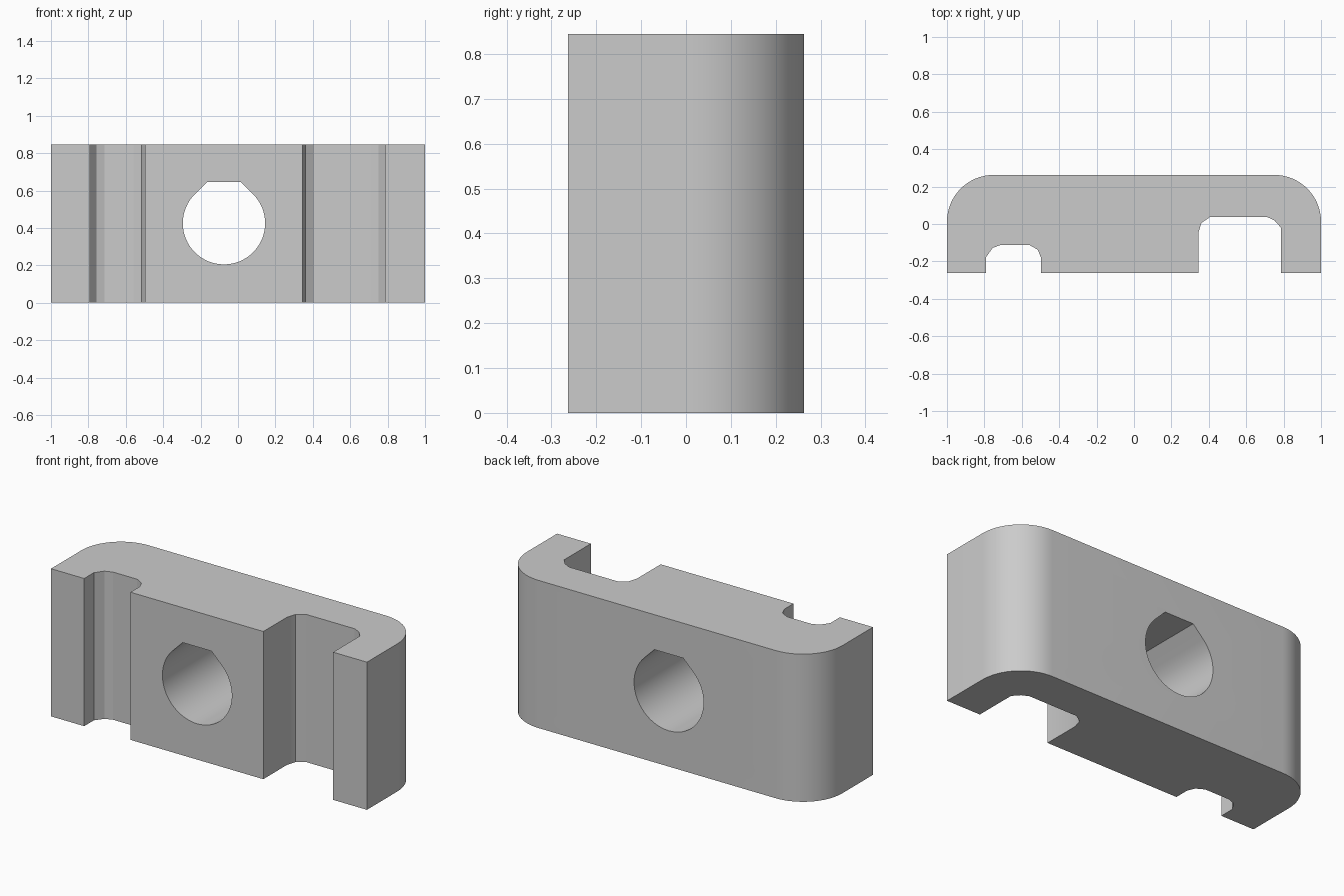
import bpy, bmesh, math

cube = bpy.data.objects.get("Cube")
if cube:
    bpy.data.objects.remove(cube, do_unlink=True)

HEIGHT, HALF_DEPTH, CORNER = 0.845, 0.2625, 0.25


def arc(cx, cy, radius, start, end, steps):
    """Points along an arc, angles in degrees."""
    angles = [math.radians(start + (end - start) * i / steps) for i in range(steps + 1)]
    return [(cx + radius * math.cos(a), cy + radius * math.sin(a)) for a in angles]


def prism(name, points, direction):
    """Extrude a closed outline of 3D points along a direction."""
    bm = bmesh.new()
    face = bm.faces.new([bm.verts.new(p) for p in points])
    extruded = bmesh.ops.extrude_face_region(bm, geom=[face])["geom"]
    moved = [v for v in extruded if isinstance(v, bmesh.types.BMVert)]
    bmesh.ops.translate(bm, verts=moved, vec=direction)
    bmesh.ops.recalc_face_normals(bm, faces=bm.faces)
    mesh = bpy.data.meshes.new(name)
    bm.to_mesh(mesh)
    bm.free()
    obj = bpy.data.objects.new(name, mesh)
    bpy.context.collection.objects.link(obj)
    return obj


grey = bpy.data.materials.new("plain grey")
grey.use_nodes = True
grey.diffuse_color = (0.6, 0.6, 0.6, 1)
grey.node_tree.nodes["Principled BSDF"].inputs["Base Color"].default_value = (0.6, 0.6, 0.6, 1)

# Plan outline: two front grooves with chamfered inner corners, rounded back
narrow_groove = [(-0.79, -HALF_DEPTH), (-0.79, -0.176), (-0.756, -0.128), (-0.713, -0.112),
                 (-0.56, -0.112), (-0.515, -0.137), (-0.497, -0.18), (-0.497, -HALF_DEPTH)]
wide_groove = [(0.344, -HALF_DEPTH), (0.344, -0.048), (0.36, 0.005), (0.406, 0.037),
               (0.713, 0.037), (0.752, 0.018), (0.786, -0.02), (0.786, -HALF_DEPTH)]
outline = [(-1, -HALF_DEPTH)] + narrow_groove + wide_groove + [(1, -HALF_DEPTH)]
outline += arc(1 - CORNER, HALF_DEPTH - CORNER, CORNER, 0, 90, 16)
outline += arc(CORNER - 1, HALF_DEPTH - CORNER, CORNER, 90, 180, 16)
block = prism("grooved_block", [(x, y, 0) for x, y in outline], (0, 0, HEIGHT))
block.data.materials.append(grey)

# Through hole: circle with 45 degree shoulders and a flat top
radius, hole_x, hole_z = 0.22, -0.075, 0.425
shoulder = radius * (math.sqrt(2) - 1)
hole = arc(0, 0, radius, 135, 405, 48) + [(shoulder, radius), (-shoulder, radius)]
cutter = prism("hole_cutter", [(hole_x + x, -0.5, hole_z + z) for x, z in hole], (0, 1, 0))
cutter.data.materials.append(grey)
cutter.hide_render = True

cut = block.modifiers.new("hole", "BOOLEAN")
cut.operation = "DIFFERENCE"
cut.solver = "EXACT"
cut.object = cutter

bpy.ops.object.select_all(action="DESELECT")
block.select_set(True)
bpy.context.view_layer.objects.active = block
bpy.ops.object.modifier_apply(modifier=cut.name)
bpy.data.objects.remove(cutter, do_unlink=True)
bpy.ops.object.shade_smooth_by_angle(angle=math.radians(20))
